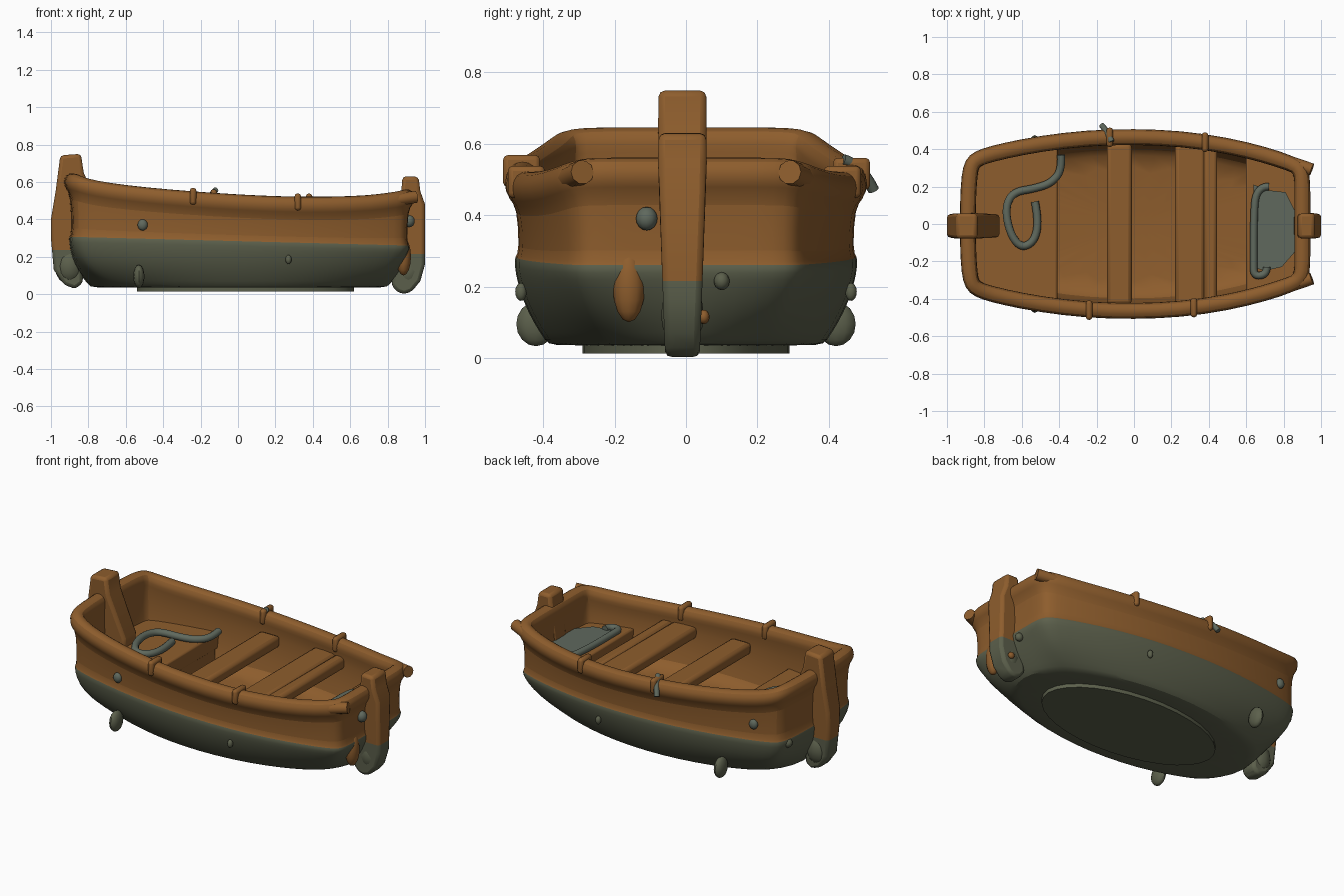
import bpy, bmesh, math
from mathutils import Vector

if "Cube" in bpy.data.objects:
    bpy.data.objects.remove(bpy.data.objects["Cube"])


def material(name, rgb):
    m = bpy.data.materials.new(name)
    m.diffuse_color = (*rgb, 1)
    m.use_nodes = True
    m.node_tree.nodes["Principled BSDF"].inputs["Base Color"].default_value = m.diffuse_color
    return m


WOOD = material("brown wood", (0.27, 0.11, 0.026))
GREEN = material("hull green", (0.107, 0.117, 0.072))
ROPE = material("grey green rope", (0.115, 0.14, 0.11))


def lerp_table(table, x):
    if x <= table[0][0]:
        return table[0][1]
    for (a, u), (b, v) in zip(table, table[1:]):
        if x <= b:
            return u + (v - u) * (x - a) / (b - a)
    return table[-1][1]


def finish(name, bm, mats, bevel=0, subsurf=0):
    bmesh.ops.recalc_face_normals(bm, faces=bm.faces)
    me = bpy.data.meshes.new(name)
    bm.to_mesh(me)
    bm.free()
    for m in mats:
        me.materials.append(m)
    ob = bpy.data.objects.new(name, me)
    bpy.context.collection.objects.link(ob)
    if bevel:
        mod = ob.modifiers.new("bevel", 'BEVEL')
        mod.width, mod.segments, mod.limit_method = bevel, 2, 'ANGLE'
    if subsurf:
        mod = ob.modifiers.new("subsurf", 'SUBSURF')
        mod.levels = mod.render_levels = subsurf
    return ob


def prism(name, pts, axis, depth, mats, bevel=0.0, shape=None):
    """Closed prism: a flat polygon (list of Vectors) swept along an axis."""
    bm = bmesh.new()
    a = [bm.verts.new(p) for p in pts]
    b = [bm.verts.new(p + Vector(axis) * depth) for p in pts]
    bm.faces.new(a)
    bm.faces.new(b)
    for i in range(len(a)):
        bm.faces.new((a[i - 1], a[i], b[i], b[i - 1]))
    if shape:
        shape(bm)
    return finish(name, bm, mats, bevel)


def box(name, lo, hi, mat, bevel=0.02):
    pts = [Vector((x, y, lo[2])) for x, y in
           ((lo[0], lo[1]), (hi[0], lo[1]), (hi[0], hi[1]), (lo[0], hi[1]))]
    return prism(name, pts, (0, 0, 1), hi[2] - lo[2], [mat], bevel)


def blob(name, loc, size, mat):
    bm = bmesh.new()
    bmesh.ops.create_uvsphere(bm, u_segments=12, v_segments=8, radius=1)
    for v in bm.verts:
        v.co = Vector(loc) + Vector([c * s for c, s in zip(v.co, size)])
    return finish(name, bm, [mat])


def tube(name, pts, radius, mat):
    cu = bpy.data.curves.new(name, 'CURVE')
    cu.dimensions, cu.bevel_depth, cu.bevel_resolution = '3D', radius, 3
    cu.use_fill_caps = True
    cu.resolution_u = 6
    sp = cu.splines.new('NURBS')
    sp.points.add(len(pts) - 1)
    for p, co in zip(sp.points, pts):
        p.co = (*co, 1)
    sp.order_u, sp.use_endpoint_u = 3, True
    cu.materials.append(mat)
    ob = bpy.data.objects.new(name, cu)
    bpy.context.collection.objects.link(ob)
    return ob


# Hull: one outline, swept through levels outside, over the rail and inside
HALF = [(-.89, 0), (-.885, .2), (-.875, .3), (-.855, .34), (-.8, .363), (-.7, .39), (-.5, .43),
        (-.25, .46), (0, .467), (.25, .457), (.5, .42), (.7, .37), (.85, .32), (.885, .295),
        (.9, .25), (.9, .15), (.9, 0)]
OUT = [Vector(p) for p in HALF] + [Vector((x, -y)) for x, y in HALF[-2:0:-1]]
WIDTH = HALF[3:14]
RIM = [(-.88, .645), (-.8, .615), (-.65, .585), (-.45, .565), (-.2, .545), (.1, .525),
       (.35, .517), (.65, .522), (.8, .535), (.9, .56)]


def rim(x):
    return lerp_table(RIM, x)


def paint(x):
    return .285 - .026 * x


# (outward offset, blend to bottom ellipse, height rule)
LEVELS = [(-.03, 1, lambda x: .035), (0, 1, lambda x: .037), (0, .75, lambda x: .065),
          (.005, .35, lambda x: .125), (.013, .09, lambda x: .2), (.017, 0, lambda x: paint(x) - .02),
          (.014, 0, paint), (.002, 0, lambda x: paint(x) + .01), (.008, 0, lambda x: rim(x) - .105),
          (.034, 0, lambda x: rim(x) - .085), (.047, 0, lambda x: rim(x) - .045),
          (.034, 0, lambda x: rim(x) - .006), (0, 0, lambda x: rim(x) + .004),
          (-.034, 0, lambda x: rim(x) - .006), (-.046, 0, lambda x: rim(x) - .045),
          (-.034, 0, lambda x: rim(x) - .085), (-.036, 0, lambda x: .35),
          (-.055, .12, lambda x: .18), (-.09, .25, lambda x: .15)]
bm = bmesh.new()
rings = []
n = len(OUT)
for d, t, zf in LEVELS:
    ring = []
    for i, p in enumerate(OUT):
        tan = (OUT[(i + 1) % n] - OUT[i - 1]).normalized()
        q = p + Vector((-tan.y, tan.x)) * d
        a = math.atan2(p.y / .46, p.x / .9)
        e = Vector(((.81 + d) * math.cos(a), (.39 + d) * math.sin(a)))
        q = q.lerp(e, t)
        ring.append(bm.verts.new((q.x, q.y, zf(p.x))))
    rings.append(ring)
for k, (a, b) in enumerate(zip(rings, rings[1:])):
    for i in range(n):
        f = bm.faces.new((a[i], a[(i + 1) % n], b[(i + 1) % n], b[i]))
        f.material_index = 1 if k < 6 else 0
bm.faces.new(rings[0]).material_index = 1
bm.faces.new(rings[-1])
finish("hull", bm, [WOOD, GREEN], subsurf=1)

# Oval pad under the hull
pad = [Vector((.04 + .58 * math.cos(a), .29 * math.sin(a), .013))
       for a in [i * math.tau / 32 for i in range(32)]]
prism("bottom_pad", pad, (0, 0, 1), .03, [GREEN])


# End posts, tapered downwards, with painted feet
def post(name, profile, line):
    def shape(bm):
        bmesh.ops.bisect_plane(bm, geom=bm.verts[:] + bm.edges[:] + bm.faces[:],
                               plane_co=(0, 0, line), plane_no=(0, 0, 1))
        for v in bm.verts:
            v.co.y = -.01 + (v.co.y + .01) * min(1, .72 + .55 * v.co.z)
        for f in bm.faces:
            f.material_index = int(f.calc_center_median().z < line)
    pts = [Vector((x, -.077, z)) for x, z in profile]
    prism(name, pts, (0, 1, 0), .134, [WOOD, GREEN], .018, shape)


post("tall_post", [(-.95, .742), (-.84, .75), (-.825, .65), (-.72, .41), (-.72, .33), (-.83, .2),
                   (-.83, .06), (-.87, .028), (-.93, .05), (-.985, .13), (-1, .3), (-1, .4),
                   (-.975, .55)], .235)
post("short_post", [(.88, .63), (.965, .628), (.975, .55), (1, .48), (1, .16), (.975, .07),
                    (.93, .015), (.89, 0), (.85, .012), (.82, .05), (.84, .2), (.86, .4)], .215)


# Raised decks at both ends, following the hull sides
def deck(name, x0, x1, z, low):
    xs = [x0 + (x1 - x0) * i / 6 for i in range(7)]
    w = [lerp_table(WIDTH, x) - .03 for x in xs]
    pts = [Vector((x, y, low)) for x, y in zip(xs, w)]
    pts += [Vector((p.x, -p.y, low)) for p in reversed(pts)]
    prism(name, pts, (0, 0, 1), z - low, [WOOD], .01)


deck("left_deck", -.85, -.41, .355, .26)
deck("right_deck", .6, .87, .345, .26)
box("left_deck_front", (-.45, -.37, .14), (-.412, .37, .3), WOOD, .005)
box("right_deck_front", (.602, -.32, .14), (.64, .32, .3), WOOD, .005)

# Seats across the middle
for name, x0, x1 in (("narrow_seat", -.145, -.012), ("wide_seat_plank", .22, .378),
                     ("wide_seat_strip", .372, .445)):
    box(name, (x0, -.43, .36), (x1, .43, .43), WOOD)

# Bands around the rail
for x, s in ((-.24, -1), (.32, -1), (.38, 1), (-.13, 1)):
    y, z = s * lerp_table(WIDTH, x), rim(x)
    box("rail_band", (x - .017, y - .052, z - .07), (x + .017, y + .052, z + .02), WOOD, .014)
tube("band_end", [(-.12, .44, .555), (-.14, .49, .54), (-.17, .525, .47)], .016, ROPE)

# Side rail ends running past the right corners
for s in (-1, 1):
    tube("rail_end", [(.78, s * .345, .49), (.87, s * .32, .51), (.95, s * .29, .52)], .034, WOOD)

# Coiled rope on the left deck
tube("rope", [(-.39, .37, .38), (-.385, .29, .37), (-.44, .22, .37), (-.53, .19, .375),
              (-.65, .17, .385), (-.69, .08, .39), (-.66, -.06, .39), (-.6, -.13, .38),
              (-.53, -.09, .375), (-.51, .02, .375), (-.53, .12, .375)], .021, ROPE)

# Cloth with a rolled edge on the right deck
cloth = [(.63, -.23), (.7, -.25), (.79, -.23), (.86, -.15), (.865, .06), (.81, .17), (.72, .18), (.64, .21)]
prism("cloth", [Vector((x, y, .34)) for x, y in cloth], (0, 0, 1), .014, [ROPE])
tube("cloth_roll", [(.72, .2, .36), (.65, .2, .365), (.64, 0, .36), (.64, -.2, .36),
                    (.64, -.28, .36), (.71, -.27, .36), (.71, -.23, .36)], .02, ROPE)

# Pegs, lumps and studs on the outside
for s in (-1, 1):
    blob("peg", (-.53, s * .42, .095), (.03, .055, .062), GREEN)
    blob("low_stud", (.27, s * .462, .185), (.016, .016, .025), GREEN)
blob("front_stud", (-.51, -.435, .37), (.027, .02, .03), ROPE)
blob("back_stud", (-.73, .39, .4), (.027, .02, .03), ROPE)
blob("end_stud", (.915, -.11, .39), (.03, .03, .033), ROPE)
blob("foot_stud", (.915, .1, .215), (.025, .022, .025), GREEN)
blob("foot_knot", (.93, .05, .115), (.02, .016, .02), WOOD)
blob("bare_patch", (.885, -.16, .2), (.04, .045, .1), WOOD)
blob("corner_stud", (-.87, .27, .28), (.035, .03, .03), GREEN)
blob("tall_foot_bulge", (-.9, -.01, .15), (.08, .075, .1), GREEN)
blob("short_foot_bulge", (.91, -.01, .12), (.075, .06, .09), GREEN)

# Smooth shading with sharp edges kept
bpy.ops.object.select_all(action='DESELECT')
for ob in bpy.context.scene.objects:
    if ob.type == 'MESH':
        ob.select_set(True)
        bpy.context.view_layer.objects.active = ob
bpy.ops.object.shade_smooth_by_angle(angle=math.radians(40))
